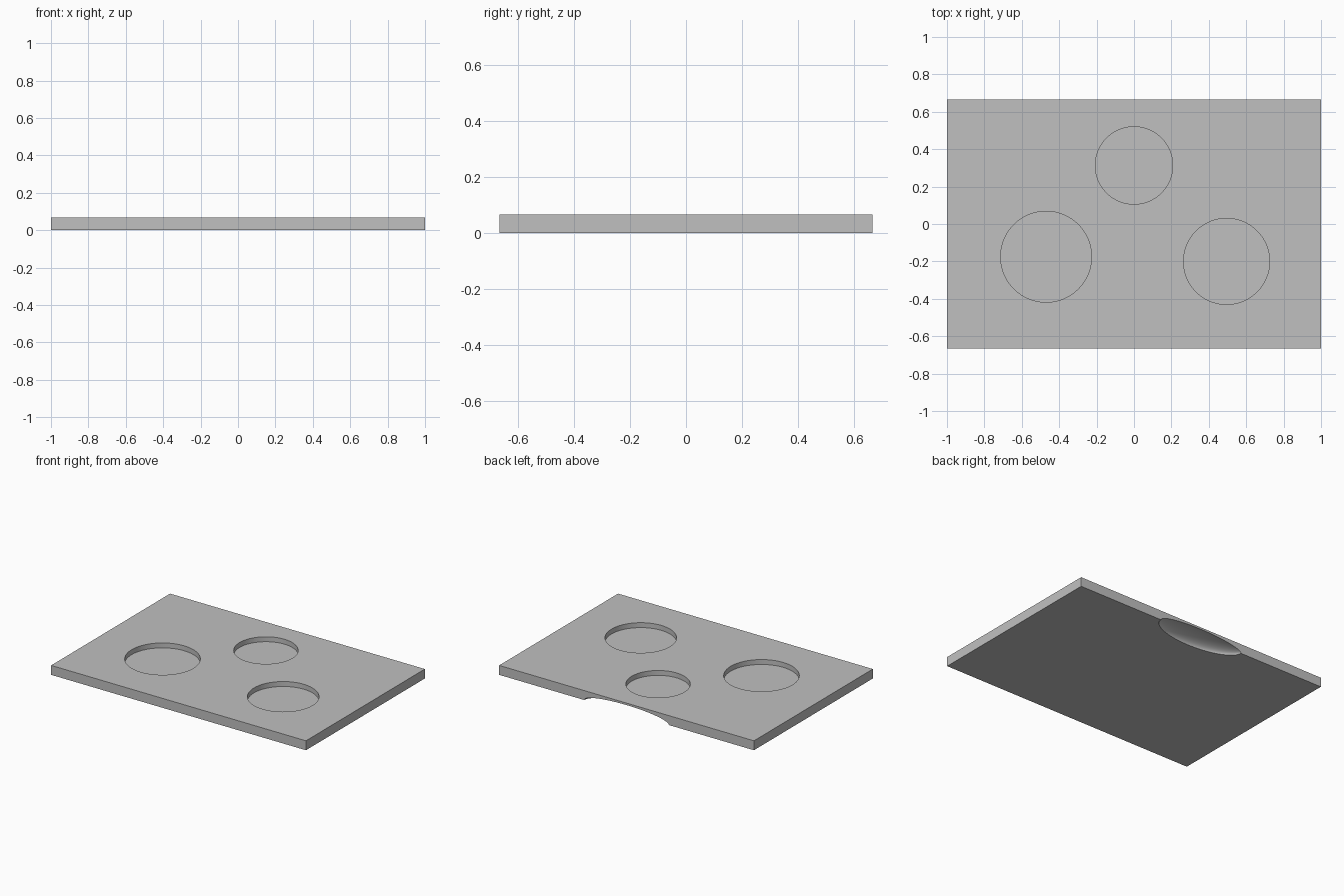
import bpy

if "Cube" in bpy.data.objects:
    bpy.data.objects.remove(bpy.data.objects["Cube"], do_unlink=True)

WIDTH, DEPTH, HEIGHT = 2.0, 1.333, 0.067
FLOOR = 0.032
# x, y, radius of each round recess
RECESSES = [(-0.47, -0.175, 0.243), (0.495, -0.2, 0.23), (0.0, 0.313, 0.207)]

grey = bpy.data.materials.new("plain grey")
grey.use_nodes = True
colour = (0.53, 0.53, 0.53, 1)
grey.diffuse_color = colour
grey.node_tree.nodes["Principled BSDF"].inputs["Base Color"].default_value = colour

# Slab
bpy.ops.mesh.primitive_cube_add(size=1, location=(0, 0, HEIGHT / 2))
tray = bpy.context.object
tray.name = "tray"
tray.scale = (WIDTH, DEPTH, HEIGHT)
bpy.ops.object.transform_apply(location=True, rotation=False, scale=True)
tray.data.materials.append(grey)


def cut_with_active(name):
    """Subtract the active object from the tray, then discard it."""
    cutter = bpy.context.object
    cutter.name = name
    cutter.hide_render = True
    cutter.data.materials.append(grey)
    bpy.ops.object.transform_apply(location=True, rotation=False, scale=True)
    bpy.ops.object.select_all(action="DESELECT")
    tray.select_set(True)
    bpy.context.view_layer.objects.active = tray
    cut = tray.modifiers.new(name, "BOOLEAN")
    cut.operation = "DIFFERENCE"
    cut.solver = "EXACT"
    cut.object = cutter
    bpy.ops.object.modifier_apply(modifier=cut.name)
    bpy.data.objects.remove(cutter, do_unlink=True)


# Round recesses in the top
for x, y, radius in RECESSES:
    bpy.ops.mesh.primitive_cylinder_add(
        vertices=96, radius=radius, depth=0.2, location=(x, y, FLOOR + 0.1))
    cut_with_active("recess_cutter")

# Finger scoop under the back edge
bpy.ops.mesh.primitive_uv_sphere_add(
    segments=96, ring_count=48, radius=1, location=(0, DEPTH / 2, 0))
bpy.context.object.scale = (0.333, 0.135, 0.053)
cut_with_active("scoop_cutter")

# Smooth round walls, crisp rims
bpy.ops.object.shade_smooth_by_angle(angle=0.5)
